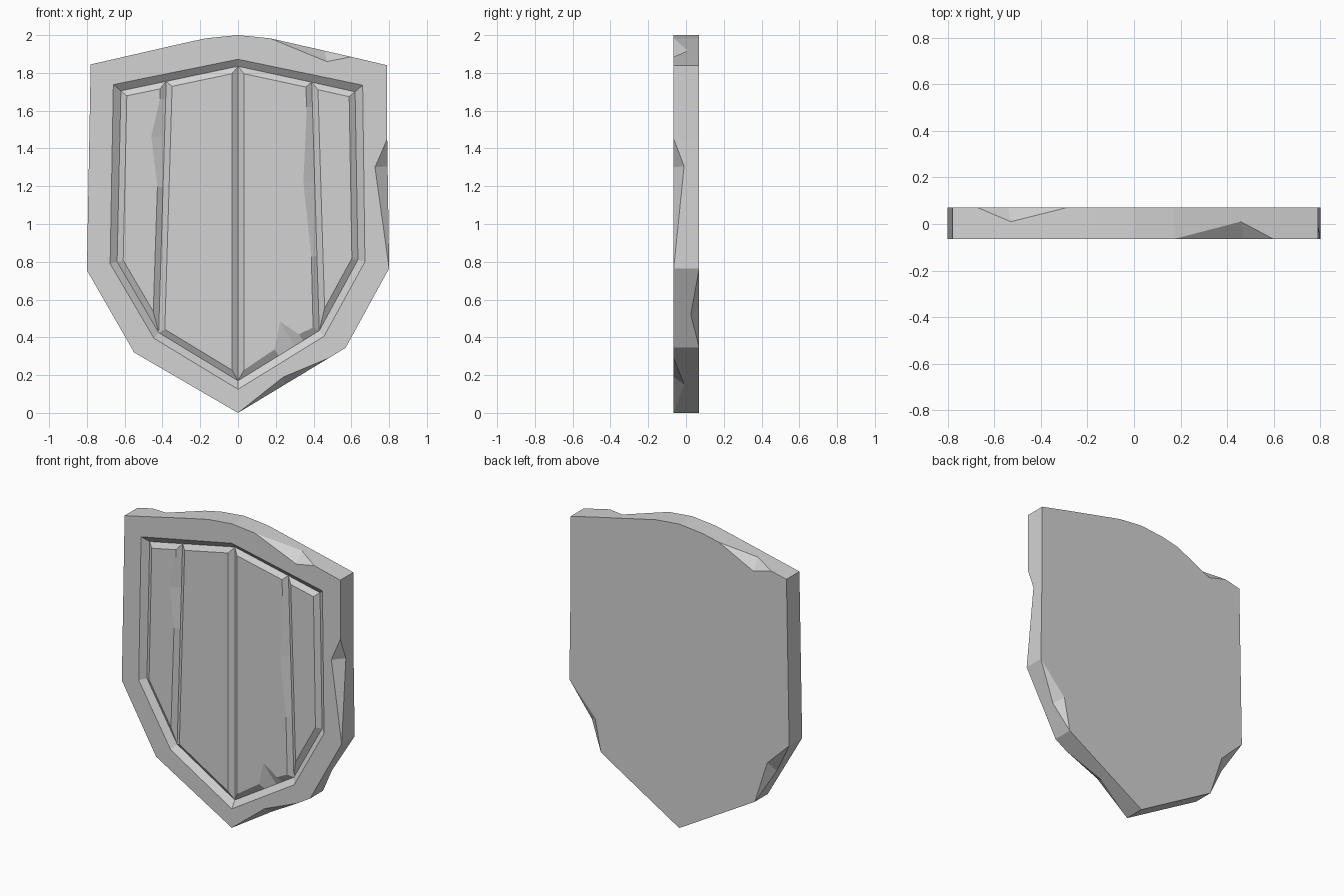
import bpy
import bmesh
from mathutils import Vector

if "Cube" in bpy.data.objects:
    bpy.data.objects.remove(bpy.data.objects["Cube"], do_unlink=True)

FRONT, BACK, GROOVE, PLANK = -0.065, 0.07, -0.033, -0.056

stone = bpy.data.materials.new("plain grey")
stone.use_nodes = True
GREY = (0.65, 0.65, 0.65, 1)
stone.diffuse_color = GREY
stone.node_tree.nodes["Principled BSDF"].inputs["Base Color"].default_value = GREY


def finish(bm, name):
    mesh = bpy.data.meshes.new(name)
    bm.to_mesh(mesh)
    bm.free()
    mesh.materials.append(stone)
    obj = bpy.data.objects.new(name, mesh)
    bpy.context.collection.objects.link(obj)
    return obj


def ring(bm, points, y):
    return [bm.verts.new((x, y, z)) for x, z in points]


def pairs(items):
    return list(zip(items, items[1:] + items[:1]))


# Outer outline, anticlockwise from the bottom tip
outline = [(0, 0), (.48, .29), (.57, .345), (.80, .765), (.79, 1.45), (.79, 1.84),
           (.60, 1.885), (.17, 1.983), (0, 2), (-.17, 1.983), (-.29, 1.957),
           (-.67, 1.87), (-.78, 1.845), (-.80, .755), (-.55, .32)]

# Chips in the rim: edge -> (on front, face point, place along edge, depth on side)
chips = {0: (True, (.24, .19), .52, -.01), 3: (True, (.725, 1.30), .79, -.01),
         6: (True, (.47, 1.86), .33, .01), 2: (False, (.613, .562), .42, .025),
         10: (False, (-.54, 1.834), .63, .01), 13: (False, (-.64, .60), .5, .02)}

# Recess: lip on the rim face and the line at the bottom of the groove
lip = [(0, .125), (.455, .405), (.672, .80), (.66, 1.735), (0, 1.872),
       (-.66, 1.738), (-.677, .79), (-.445, .395)]
groove = [(0, .17), (.43, .435), (.635, .81), (.62, 1.70), (0, 1.835),
          (-.62, 1.705), (-.64, .80), (-.42, .425)]


def build_body():
    bm = bmesh.new()
    front, back = ring(bm, outline, FRONT), ring(bm, outline, BACK)
    front_loop, back_loop = [], []
    # Side walls, with a two-facet notch wherever there is a chip
    for i, ((f1, f2), (b1, b2)) in enumerate(zip(pairs(front), pairs(back))):
        front_loop.append(f1)
        back_loop.append(b1)
        if i not in chips:
            bm.faces.new((f1, b1, b2, f2))
            continue
        on_front, (x, z), t, depth = chips[i]
        side = f1.co.lerp(f2.co, t)
        side.y = depth
        d = bm.verts.new(side)
        c = bm.verts.new((x, FRONT if on_front else BACK, z))
        if on_front:
            start, end = f1, f2
            front_loop.append(c)
            bm.faces.new((f1, b1, b2, f2, d))
        else:
            start, end = b1, b2
            back_loop.append(c)
            bm.faces.new((f1, b1, d, b2, f2))
        bm.faces.new((start, c, d))
        bm.faces.new((c, end, d))
    bm.faces.new(back_loop)

    # Recess wall and floor
    upper, lower = ring(bm, lip, FRONT), ring(bm, groove, GROOVE)
    for (u1, u2), (l1, l2) in zip(pairs(upper), pairs(lower)):
        bm.faces.new((u1, u2, l2, l1))
    bm.faces.new(lower)

    # Flat rim face between the outline and the recess
    rim = [bm.edges.get(p) for p in pairs(front_loop) + pairs(upper)]
    bmesh.ops.triangle_fill(bm, edges=rim, use_beauty=True, normal=(0, -1, 0))
    bmesh.ops.recalc_face_normals(bm, faces=bm.faces[:])
    finish(bm, "shield_body")


# Plank: flat top with bevelled edges; gouges widen the bevel locally
def build_plank(name, corners, gouges=(), bevel=.032):
    base = []
    for i, (a, b) in enumerate(pairs([Vector(c) for c in corners])):
        base.append((a, bevel))
        for edge, t, width in gouges:
            if edge == i:
                base.append((a.lerp(b, t), width))
    top = []
    for i, (p, width) in enumerate(base):
        d1 = (p - base[i - 1][0]).normalized()
        d2 = (base[(i + 1) % len(base)][0] - p).normalized()
        n1, n2 = Vector((-d1.y, d1.x)), Vector((-d2.y, d2.x))
        top.append(p + (n1 + n2) * (width / (1 + n1.dot(n2))))
    bm = bmesh.new()
    low = ring(bm, [p for p, width in base], GROOVE)
    high = ring(bm, top, PLANK)
    for (a, b), (c, d) in zip(pairs(low), pairs(high)):
        bm.faces.new((a, b, d, c))
    bm.faces.new(high)
    bm.normal_update()
    for face in bm.faces:
        if face.normal.y > 0:
            face.normal_flip()
    finish(bm, name)


build_body()
build_plank("outer_right_plank", [(-.64, .80), (-.42, .425), (-.38, 1.755), (-.62, 1.705)],
            [(1, .58, .03), (1, .78, .07), (1, .93, .03)])
build_plank("inner_right_plank", [(-.42, .425), (0, .17), (0, 1.835), (-.38, 1.755)])
build_plank("inner_left_plank", [(0, .17), (.43, .435), (.39, 1.751), (0, 1.835)],
            [(0, .5, .04), (0, .7, .15), (0, .8, .04),
             (1, .3, .03), (1, .6, .06), (1, .9, .03)])
build_plank("outer_left_plank", [(.43, .435), (.635, .81), (.62, 1.70), (.39, 1.751)])
